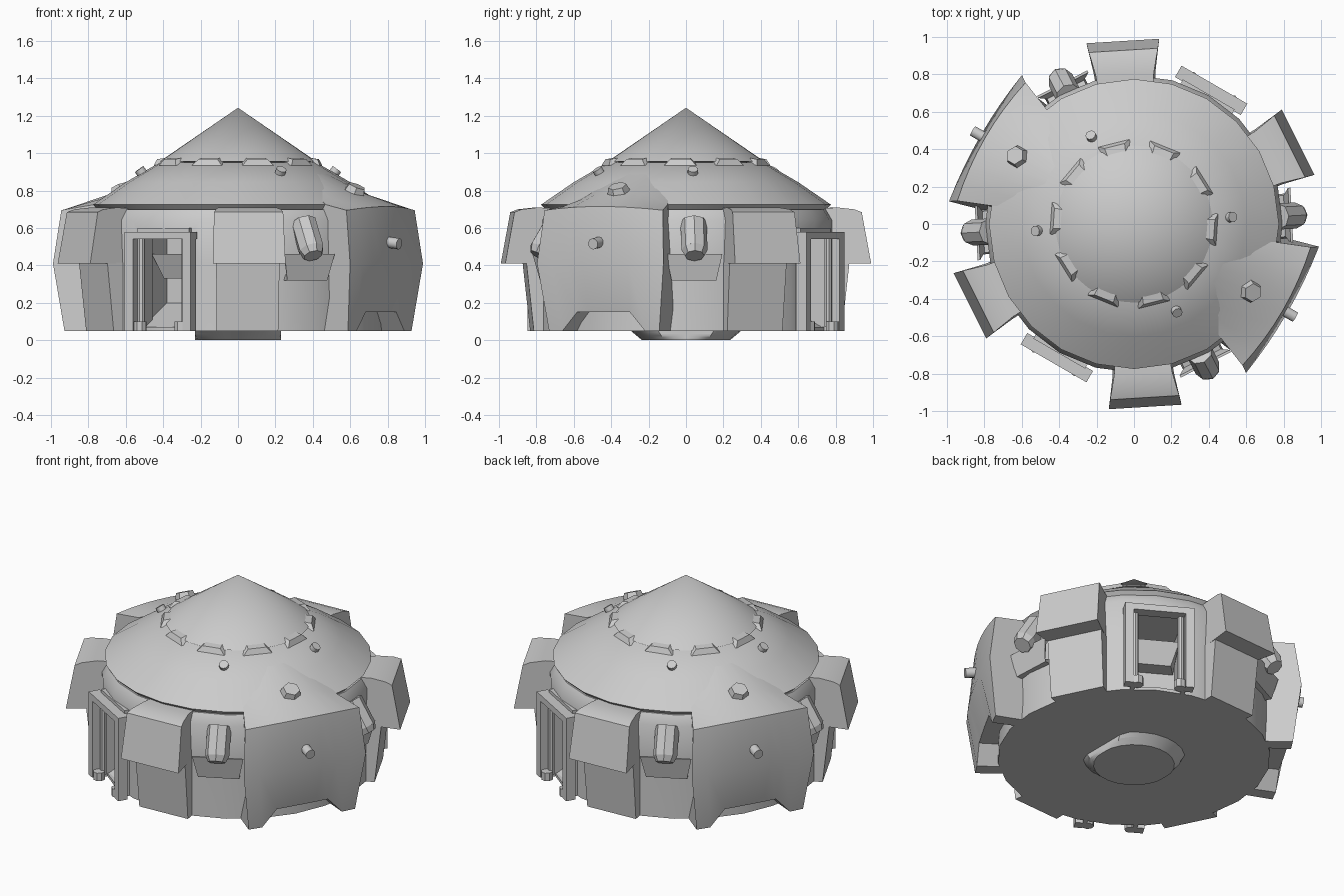
import bpy, bmesh, math
from mathutils import Matrix, Vector

cube = bpy.data.objects.get("Cube")
if cube:
    bpy.data.objects.remove(cube, do_unlink=True)

grey = bpy.data.materials.new("plain_grey")
grey.use_nodes = True
GREY = (0.6, 0.6, 0.6, 1)
grey.diffuse_color = GREY
grey.node_tree.nodes["Principled BSDF"].inputs["Base Color"].default_value = GREY

made = []
SIDE = (-1, 1)
BAYS = (-30, 150)
DOORS = (60, 240)
HOODS = (26.5, 93.5, 206.5, 273.5)
GUNS = (3, 117, 183, 297)


def place(name, bm, angles=(0,)):
    """One object per angle; parts are shaped facing +x, then turned about z."""
    bmesh.ops.recalc_face_normals(bm, faces=bm.faces)
    for i, a in enumerate(angles):
        me = bpy.data.meshes.new(name)
        bm.to_mesh(me)
        me.transform(Matrix.Rotation(math.radians(a), 4, "Z"))
        me.materials.append(grey)
        ob = bpy.data.objects.new(f"{name}_{i + 1}" if len(angles) > 1 else name, me)
        bpy.context.collection.objects.link(ob)
        made.append(ob)
    bm.free()


def loft(name, rows, angles, cols=SIDE, shape=None, shift=0):
    """Closed outline of (radius, half width, height), swept across the width."""
    bm = bmesh.new()
    grid = []
    for i, (r, t, z) in enumerate(rows):
        line = []
        for s in cols:
            dr, dz = shape(i, s) if shape else (0, 0)
            line.append(bm.verts.new((r + dr, t * s + shift, z + dz)))
        grid.append(line)
    for i, line in enumerate(grid):
        nxt = grid[(i + 1) % len(grid)]
        for j in range(len(cols) - 1):
            bm.faces.new((line[j], line[j + 1], nxt[j + 1], nxt[j]))
    bm.faces.new([g[0] for g in grid])
    bm.faces.new([g[-1] for g in grid])
    place(name, bm, angles)


def box(name, r0, r1, t, z0, z1, angles, shift=0):
    loft(name, [(r0, t, z0), (r1, t, z0), (r1, t, z1), (r0, t, z1)], angles, shift=shift)


def rod(name, p0, p1, rad0, rad1, sides, angles):
    """Straight round bar between two points."""
    a, b = Vector(p0), Vector(p1)
    bm = bmesh.new()
    m = Matrix.Translation((a + b) / 2) @ (b - a).to_track_quat("Z", "Y").to_matrix().to_4x4()
    bmesh.ops.create_cone(bm, cap_ends=True, segments=sides, radius1=rad0, radius2=rad1,
                          depth=(b - a).length, matrix=m)
    place(name, bm, angles)


def lathe(name, profile, sides, turn=0):
    bm = bmesh.new()
    rings = []
    for r, z in profile:
        if r == 0:
            rings.append([bm.verts.new((0, 0, z))] * sides)
        else:
            rings.append([bm.verts.new((r * math.cos(a), r * math.sin(a), z)) for a in
                          (math.radians(turn) + math.tau * k / sides for k in range(sides))])
    for lo, hi in zip(rings, rings[1:]):
        for k in range(sides):
            n = (k + 1) % sides
            bm.faces.new(list(dict.fromkeys((lo[k], lo[n], hi[n], hi[k]))))
    place(name, bm)


# Round body with recessed doorways
lathe("body", [(0, .05), (.79, .05), (.79, .41), (.795, .64), (.76, .70), (0, .70)], 24)
body = made[-1]
box("doorway_cutter", .5, 1, .15, .07, .55, DOORS)
for cutter in made[-2:]:
    mod = body.modifiers.new("doorway", "BOOLEAN")
    mod.operation, mod.solver, mod.object = "DIFFERENCE", "EXACT", cutter
    bpy.context.view_layer.objects.active = body
    bpy.ops.object.modifier_apply(modifier=mod.name)
for cutter in made[-2:]:
    made.remove(cutter)
    bpy.data.objects.remove(cutter, do_unlink=True)

# Roof and pointed cap
lathe("roof", [(0, .69), (.74, .69), (.775, .725), (.6, .845), (.42, .95), (0, .95)], 24)
lathe("roof_cap", [(0, .94), (.42, .955), (0, 1.243)], 40)

# Slit covers around the cap
loft("slit_cover", [(.385, .09, .94), (.445, .085, .935), (.43, .055, .968), (.385, .05, .975)],
     [-76 + 36 * k for k in range(10)])

# Underside plug with a stepped flank
bm = bmesh.new()
levels = 5
for k in range(levels):
    bmesh.ops.create_cone(bm, cap_ends=True, segments=24, radius1=.235 + .012 * k,
                          radius2=.235 + .012 * (k + 1), depth=.01,
                          matrix=Matrix.Translation((0, 0, .005 + .01 * k)))
for v in bm.verts:
    v.co.x = max(-.23, min(.23, v.co.x))
place("underside_plug", bm)


# Two large swelling bays with an arched foot
def swell(i, s):
    c = 1 - s * s
    dr = (0, 0, .04, .03, .01, 0, 0)[i] * c
    dz = (.05, .07, .02, 0, .1 if abs(s) < .5 else 0, .1 if abs(s) < .5 else 0, 0)[i]
    return dr, dz * (c if i < 4 else 1)


loft("bay", [(.42, .17, .89), (.717, .30, .725), (.88, .365, .695), (.917, .39, .41),
             (.875, .34, .05), (.60, .30, .05), (.42, .17, .6)],
     BAYS, (-1, -.75, -.48, -.25, 0, .25, .48, .75, 1), swell)
rod("bay_roof_knob", (.70, 0, .75), (.735, 0, .825), .075, .05, 6, BAYS)
rod("bay_wall_stud", (.92, 0, .525), (.995, 0, .515), .03, .03, 10, BAYS)

# Four overhanging hoods on buttresses
loft("hood", [(.66, .14, .70), (.80, .155, .71), (.89, .175, .70), (.93, .185, .685),
              (.98, .195, .41), (.84, .17, .41), (.66, .14, .41)],
     HOODS)
loft("buttress", [(.65, .15, .05), (.825, .165, .05), (.865, .17, .415), (.65, .15, .415)], HOODS)

# Angled barrels with sills below
rod("barrel", (.77, 0, .63), (.865, 0, .483), .07, .07, 8, GUNS)
rod("barrel_tip", (.865, 0, .483), (.885, 0, .452), .07, .052, 8, GUNS)
loft("barrel_sill", [(.74, .12, .32), (.815, .12, .32), (.845, .15, .46), (.832, .15, .46),
                     (.806, .11, .345), (.74, .11, .36)], GUNS)

# Round roof vents
rod("roof_vent", (.505, 0, .88), (.53, 0, .915), .028, .028, 10, (4, 116, 184, 296))

# Door frames standing in front of the recesses
for side in SIDE:
    tag = "left" if side > 0 else "right"
    box(f"door_post_{tag}", .80, .86, .025, .05, .58, DOORS, .178 * side)
    box(f"door_jamb_{tag}", .68, .81, .012, .05, .56, DOORS, .148 * side)
    rod(f"door_bollard_{tag}", (.83, .125 * side, .05), (.83, .125 * side, .10), .035, .035, 8, DOORS)
    rod(f"door_pipe_{tag}", (.80, .135 * side, .07), (.80, .135 * side, .54), .02, .02, 8, DOORS)
box("door_lintel", .79, .86, .203, .54, .58, DOORS)
box("door_head", .70, .80, .16, .55, .60, DOORS)

# Canopy and ramp inside each doorway
loft("inner_canopy", [(.5, .14, .33), (.60, .11, .33), (.66, .15, .46), (.5, .15, .46)], DOORS)
loft("inner_ramp", [(.5, .15, .07), (.76, .15, .07), (.5, .15, .2)], DOORS)

# Smooth the curved parts, keep the edges crisp
bpy.ops.object.select_all(action="DESELECT")
for ob in made:
    ob.select_set(True)
bpy.context.view_layer.objects.active = body
bpy.ops.object.shade_smooth_by_angle(angle=math.radians(38))
